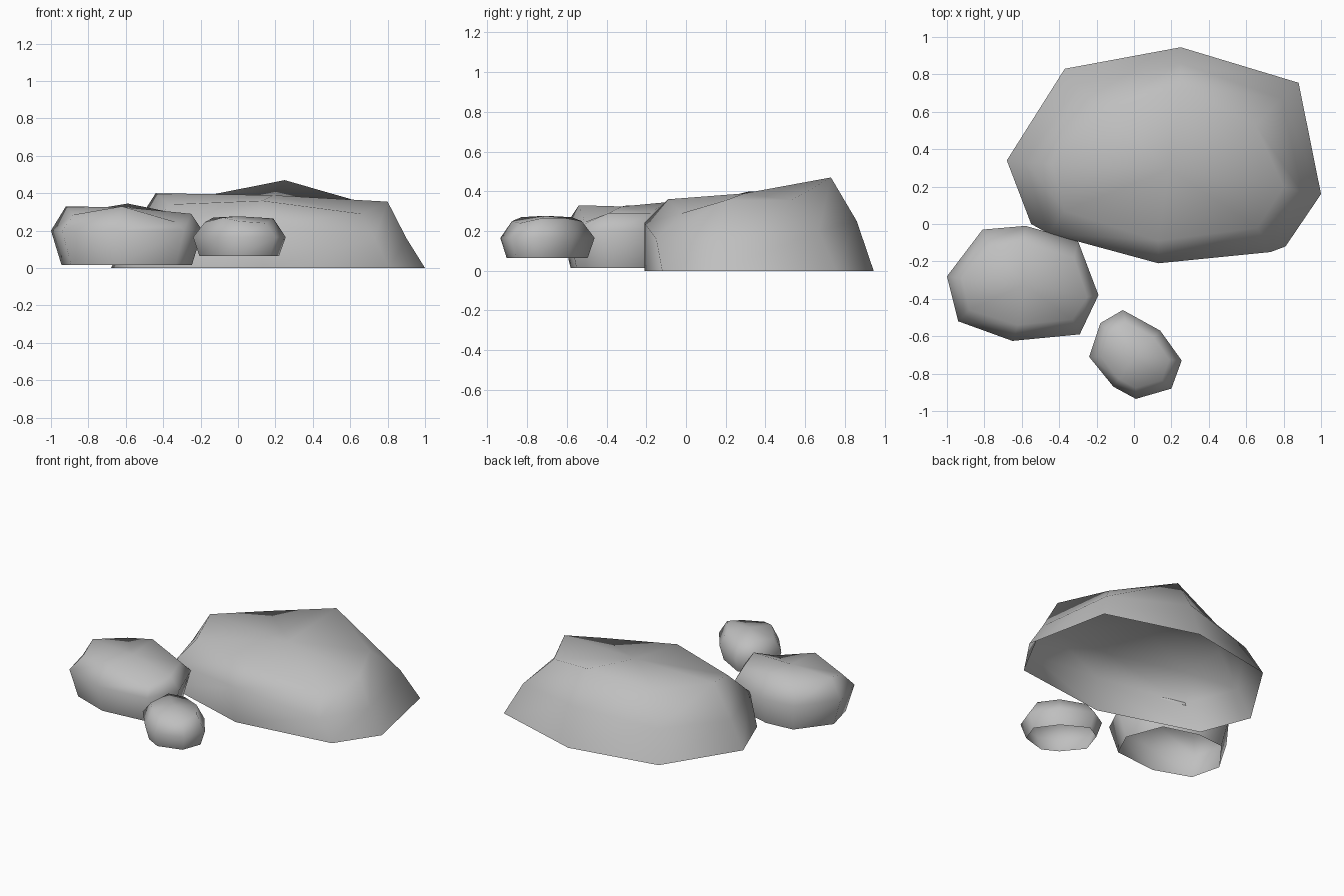
import bpy
import bmesh
from mathutils import Vector

if "Cube" in bpy.data.objects:
    bpy.data.objects.remove(bpy.data.objects["Cube"], do_unlink=True)

# Single stone colour
stone = bpy.data.materials.new("stone_grey")
stone.use_nodes = True
colour = (0.52, 0.52, 0.52, 1.0)
stone.diffuse_color = colour
shader = stone.node_tree.nodes["Principled BSDF"]
shader.inputs["Base Color"].default_value = colour
shader.inputs["Roughness"].default_value = 0.9


def flat_ring(outline, z):
    """Turn an xy outline into a level ring of points."""
    return [(x, y, z) for x, y in outline]


def scaled(outline, factor):
    """Shrink an xy outline about its average point."""
    cx = sum(p[0] for p in outline) / len(outline)
    cy = sum(p[1] for p in outline) / len(outline)
    return [(cx + (x - cx) * factor, cy + (y - cy) * factor) for x, y in outline]


def make_rock(name, rings):
    """Loft rings from the open base to the rim, then close the top with a fan."""
    bm = bmesh.new()
    loops = [[bm.verts.new(p) for p in ring] for ring in rings]
    count = len(loops[0])
    for low, high in zip(loops, loops[1:]):
        for i in range(count):
            j = (i + 1) % count
            bm.faces.new((low[i], low[j], high[j], high[i]))
    rim = loops[-1]
    middle = bm.verts.new(sum((v.co for v in rim), Vector()) / count)
    middle.co.z += 0.02
    for i in range(count):
        bm.faces.new((rim[i], rim[(i + 1) % count], middle))
    for face in bm.faces:
        face.smooth = True
    mesh = bpy.data.meshes.new(name)
    bm.to_mesh(mesh)
    bm.free()
    mesh.materials.append(stone)
    rock = bpy.data.objects.new(name, mesh)
    bpy.context.collection.objects.link(rock)
    return rock


# Large rock: flared base, uneven waist and a top rising to the back
# (rings run anticlockwise from the left-hand side of the plan)
large_base = [(-.68, .34), (-.55, 0), (.13, -.21), (.81, -.12),
              (1, .16), (.88, .755), (.25, .945), (-.37, .83)]
large_waist = [(-.58, .33, .18), (-.46, -.05, .2), (.13, -.21, .24), (.73, -.15, .16),
               (.9, .17, .16), (.79, .67, .2), (.25, .86, .25), (-.3, .74, .2)]
large_rim = [(-.44, .32, .4), (-.37, .07, .34), (.13, -.09, .36), (.66, -.02, .29),
             (.8, .2, .355), (.65, .53, .355), (.25, .73, .47), (-.18, .6, .385)]
make_rock("large_rock", [flat_ring(large_base, 0), large_waist, large_rim])

# Medium rock: widest at the waist, tucked in at the base
medium_waist = [(-1, -.28), (-.94, -.52), (-.65, -.625), (-.29, -.59),
                (-.19, -.38), (-.3, -.09), (-.58, -.01), (-.81, -.03)]
medium_rim = [(-.92, -.29, .33), (-.88, -.46, .285), (-.62, -.54, .33), (-.33, -.51, .245),
              (-.25, -.39, .29), (-.32, -.18, .29), (-.59, -.1, .345), (-.77, -.12, .315)]
make_rock("medium_rock", [flat_ring(scaled(medium_waist, 0.86), 0.015),
                          flat_ring(medium_waist, 0.2), medium_rim])

# Small rock: rounded pebble with a nearly level top
small_waist = [(-.24, -.71), (-.11, -.87), (.01, -.935), (.2, -.88),
               (.255, -.73), (.14, -.57), (-.06, -.46), (-.18, -.53)]
rim_heights = [.245, .27, .25, .24, .265, .265, .25, .27]
small_rim = [(x, y, z) for (x, y), z in zip(scaled(small_waist, 0.74), rim_heights)]
make_rock("small_rock", [flat_ring(scaled(small_waist, 0.86), 0.065),
                         flat_ring(small_waist, 0.165), small_rim])
